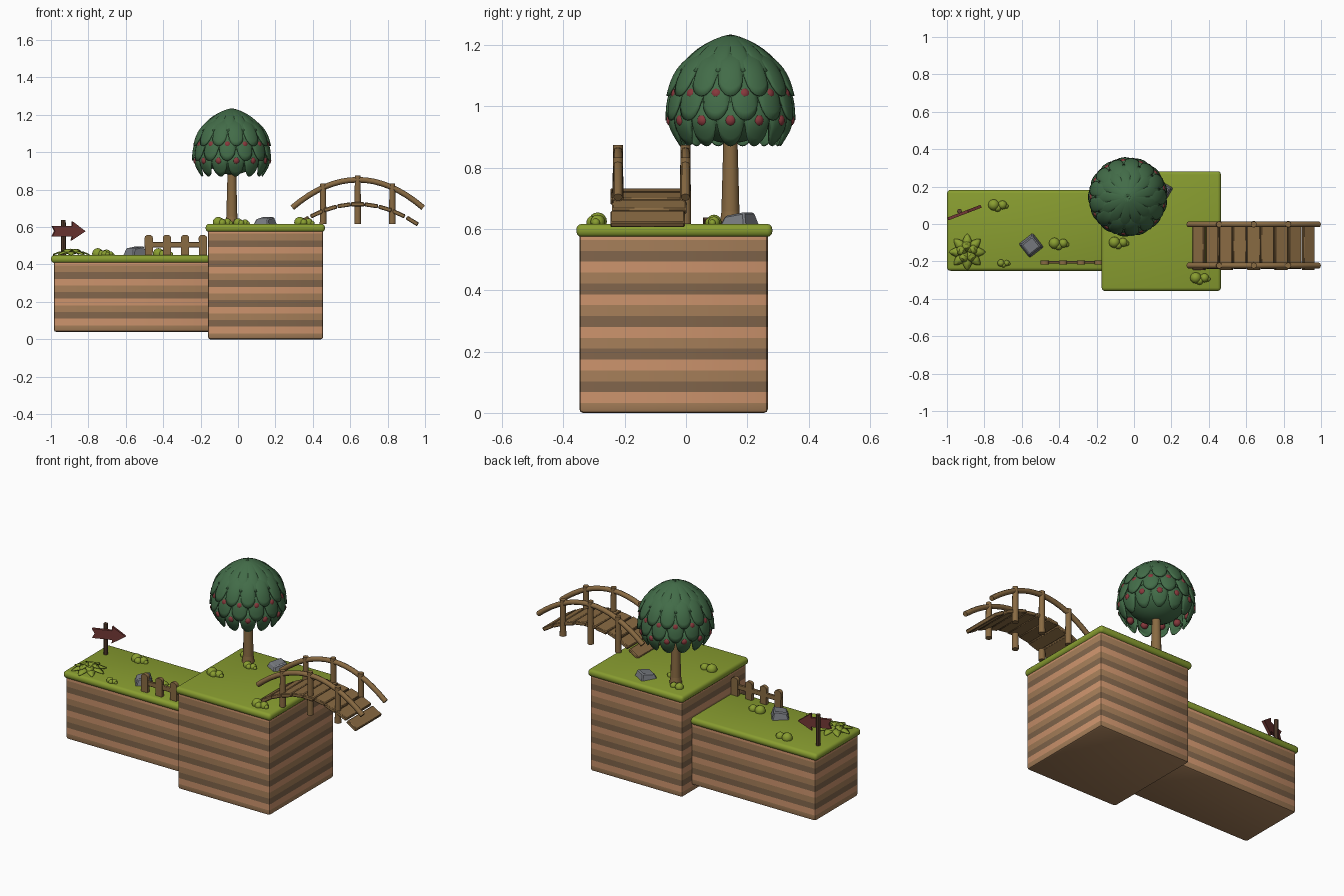
import bpy, bmesh
from math import pi, sin, cos, sqrt, atan, atan2, radians
from mathutils import Matrix, Vector

if "Cube" in bpy.data.objects:
    bpy.data.objects.remove(bpy.data.objects["Cube"])


def material(name, r, g, b):
    m = bpy.data.materials.new(name)
    m.diffuse_color = (r, g, b, 1)
    m.use_nodes = True
    m.node_tree.nodes["Principled BSDF"].inputs["Base Color"].default_value = m.diffuse_color
    return m


GRASS = material("grass", .25, .34, .03)
LEAF = material("leaf", .055, .15, .065)
BERRY = material("berry", .24, .04, .045)
WOOD = material("wood", .25, .145, .055)
SIGN = material("sign", .17, .04, .035)
DARK = material("dark_wood", .12, .06, .035)
ROCK = material("rock", .19, .2, .22)
EARTH = [material("earth_light", .60, .29, .15), material("earth_mid", .38, .21, .10),
         material("earth_dark", .22, .13, .07)]


def finish(name, bm, *mats, angle=40):
    bmesh.ops.recalc_face_normals(bm, faces=bm.faces)
    me = bpy.data.meshes.new(name)
    bm.to_mesh(me)
    bm.free()
    ob = bpy.data.objects.new(name, me)
    bpy.context.collection.objects.link(ob)
    for m in mats:
        me.materials.append(m)
    bpy.ops.object.select_all(action='DESELECT')
    ob.select_set(True)
    bpy.context.view_layer.objects.active = ob
    bpy.ops.object.shade_smooth_by_angle(angle=radians(angle))
    return ob


def box_bm(x0, x1, y0, y1, z0, z1, bevel=0, seg=2):
    bm = bmesh.new()
    bmesh.ops.create_cube(bm, size=1, matrix=Matrix.Translation(((x0+x1)/2, (y0+y1)/2, (z0+z1)/2))
                          @ Matrix.Diagonal((x1-x0, y1-y0, z1-z0, 1)))
    if bevel:
        bmesh.ops.bevel(bm, geom=bm.edges[:], offset=bevel, segments=seg, profile=.5, affect='EDGES')
    return bm


def rod(name, x, y, z0, z1, r0, r1, mat, sides=12):
    bm = bmesh.new()
    bmesh.ops.create_cone(bm, cap_ends=True, segments=sides, radius1=r0, radius2=r1, depth=z1-z0,
                          matrix=Matrix.Translation((x, y, (z0+z1)/2)))
    return finish(name, bm, mat)


# striped earth blocks with grass slabs
def earth(name, x0, x1, y0, y1, z0, z1):
    bm = box_bm(x0, x1, y0, y1, z0, z1, .012)
    band = .0355
    n = int((z1-z0)/band)
    for i in range(1, n+1):
        bmesh.ops.bisect_plane(bm, geom=bm.verts[:]+bm.edges[:]+bm.faces[:],
                               plane_co=(0, 0, z1-i*band), plane_no=(0, 0, 1))
    for f in bm.faces:
        f.material_index = int((z1-f.calc_center_median().z)/band) % 3
    finish(name, bm, *EARTH)


earth("low_earth", -.985, -.14, -.24, .17, .04, .43)
earth("high_earth", -.16, .455, -.348, .267, 0, .60)
finish("low_grass", box_bm(-1, -.15, -.25, .182, .408, .45, .018, 3), GRASS)
finish("high_grass", box_bm(-.173, .465, -.358, .282, .574, .617, .018, 3), GRASS)

# tree
TX, TY, N = -.033, .145, 13
rod("trunk", TX, TY, .60, .93, .031, .022, WOOD)
rod("trunk_flare", TX, TY, .61, .66, .036, .029, WOOD)


def foliage_tier(name, r0, z0, r1, z1, bulge, phase):
    bm = bmesh.new()
    rows, per = 8, 10
    cols = N*per
    grid = []
    for j in range(rows+1):
        ring = []
        for i in range(cols):
            u = 2*(i % per)/per-1
            lobe = sqrt(max(0, 1-u*u))
            t = j/rows*(.58+.42*lobe)
            r = (r0+(r1-r0)*t+bulge*sin(pi*t))*(.94+.06*lobe*min(1, 2*t)+.06*(1-min(1, 2*t)))
            z = z0+(z1-z0)*t**1.35
            a = 2*pi*(i/per+phase)/N
            ring.append(bm.verts.new((TX+r*cos(a), TY+r*sin(a), z)))
        grid.append(ring)
    for j in range(rows):
        for i in range(cols):
            k = (i+1) % cols
            bm.faces.new((grid[j][i], grid[j][k], grid[j+1][k], grid[j+1][i]))
    ob = finish(name, bm, LEAF, angle=50)
    s = ob.modifiers.new("thickness", 'SOLIDIFY')
    s.thickness, s.offset = .008, -1


foliage_tier("foliage_top", .001, 1.235, .175, 1.115, .02, 0)
foliage_tier("foliage_upper", .10, 1.18, .21, 1.035, .02, .5)
foliage_tier("foliage_middle", .145, 1.11, .213, .955, .02, 0)
foliage_tier("foliage_lower", .155, 1.02, .165, .87, .045, .5)
bm = bmesh.new()
bmesh.ops.create_uvsphere(bm, u_segments=26, v_segments=14, radius=1,
                          matrix=Matrix.Translation((TX, TY, 1.03)) @ Matrix.Diagonal((.17, .17, .15, 1)))
finish("foliage_core", bm, LEAF)
bm = bmesh.new()
for r, z, ph in ((.145, 1.118, 0), (.185, 1.04, .5), (.19, .955, 0)):
    for i in range(N):
        a = 2*pi*(i+ph)/N
        bmesh.ops.create_uvsphere(bm, u_segments=12, v_segments=8, radius=.021,
                                  matrix=Matrix.Translation((TX+r*cos(a), TY+r*sin(a), z)))
finish("berries", bm, BERRY)

# arched bridge
BX = .64


def rail_z(x):
    return .853-1.22*(x-BX)**2


for side, y in (("front", -.222), ("back", -.002)):
    cu = bpy.data.curves.new("rail_"+side, 'CURVE')
    cu.dimensions, cu.bevel_depth, cu.bevel_resolution, cu.use_fill_caps = '3D', .015, 2, True
    sp = cu.splines.new('POLY')
    sp.points.add(16)
    for i, p in enumerate(sp.points):
        x = .29+.70*i/16
        p.co = (x, y, rail_z(x), 1)
    cu.materials.append(WOOD)
    bpy.context.collection.objects.link(bpy.data.objects.new("bridge_rail_"+side, cu))
    for x in (.455, BX, .825):
        rod("bridge_post_"+side, x, y, .617, rail_z(x)+.022, .019, .016, WOOD, 10)
for i in range(9):
    x = .348+.073*(i)
    bm = box_bm(-.036, .036, -.247+.006*(i % 2), .006-.005*(i % 3), -.011, .011, .004, 1)
    bm.transform(Matrix.Translation((x, 0, .722-1.05*(x-BX)**2))
                 @ Matrix.Rotation(atan(2.1*(x-BX)), 4, 'Y'))
    finish("bridge_plank", bm, WOOD)

# fence
for x in (-.477, -.38, -.283, -.188):
    bm = bmesh.new()
    outline = [(-.021, 0), (.021, 0)] + [(.022*cos(a*pi/6), .098+.016*sin(a*pi/6)) for a in range(7)]
    f = bm.faces.new([bm.verts.new((x+px, -.216, .445+pz)) for px, pz in outline])
    ext = bmesh.ops.extrude_face_region(bm, geom=[f])["geom"]
    bmesh.ops.translate(bm, vec=(0, .022, 0), verts=[v for v in ext if isinstance(v, bmesh.types.BMVert)])
    finish("fence_picket", bm, WOOD)
finish("fence_rail", box_bm(-.5, -.165, -.211, -.198, .49, .52, .003, 1), WOOD)

# arrow sign
rod("sign_post", -.933, .068, .44, .637, .013, .012, DARK, 8)
bm = bmesh.new()
arrow = [(-.09, -.028), (.025, -.028), (.02, -.05), (.1, 0), (.025, .053), (.025, .028), (-.09, .028), (-.075, 0)]
f = bm.faces.new([bm.verts.new((a, -.011, b)) for a, b in arrow])
ext = bmesh.ops.extrude_face_region(bm, geom=[f])["geom"]
bmesh.ops.translate(bm, vec=(0, .016, 0), verts=[v for v in ext if isinstance(v, bmesh.types.BMVert)])
bm.transform(Matrix.Translation((-.912, .062, .578)) @ Matrix.Rotation(radians(21), 4, 'Z'))
finish("sign_arrow", bm, SIGN)


# rocks
def rock(x, y, z, w, h, turn):
    bm = box_bm(-w/2, w/2, -w/2, w/2, -.01, h)
    for v in bm.verts:
        if v.co.z > 0:
            v.co = (v.co.x*.72, v.co.y*.72, h+.12*v.co.x)
    bmesh.ops.bevel(bm, geom=bm.edges[:], offset=.006, segments=1, affect='EDGES')
    bm.transform(Matrix.Translation((x, y, z)) @ Matrix.Rotation(radians(turn), 4, 'Z'))
    finish("rock", bm, ROCK, angle=25)


rock(-.55, -.115, .45, .10, .042, 38)
rock(.145, .175, .617, .10, .032, 60)


# grass tufts made of rounded lobes
def tuft(x, y, z, s):
    bm = bmesh.new()
    for dx, dy, r in ((-.025, .002, .03), (.022, .002, .024), (-.004, -.014, .021), (.04, -.004, .014)):
        bmesh.ops.create_uvsphere(bm, u_segments=12, v_segments=8, radius=r*s,
                                  matrix=Matrix.Translation((x+dx*s, y+dy*s, z+r*s*.25)))
    finish("tuft", bm, GRASS)


for x, y, s in ((-.725, .10, 1), (-.40, -.105, 1), (-.695, -.21, .65)):
    tuft(x, y, .45, s)
for x, y, s in ((-.08, -.10, 1), (.355, -.29, 1), (.02, .09, .8), (-.07, .19, .8)):
    tuft(x, y, .617, s)

# leafy plant
bm = bmesh.new()
for count, length, lift, ph in ((8, .098, .02, 0), (5, .065, .034, .4)):
    for i in range(count):
        a = 2*pi*i/count+ph
        rows = []
        for t, w in ((0, .006), (.35, .02), (.65, .024), (.88, .013), (1, .001)):
            z = .452+lift*sin(pi*min(1, t*.85+.1))
            rows.append([bm.verts.new((-.892+length*t*cos(a)-k*w*sin(a),
                                       -.15+length*t*sin(a)+k*w*cos(a), z-.005*abs(k)))
                         for k in (-1, 0, 1)])
        for p, q in zip(rows, rows[1:]):
            for k in (0, 1):
                bm.faces.new((p[k], p[k+1], q[k+1], q[k]))
plant = finish("leafy_plant", bm, GRASS)
plant.modifiers.new("thickness", 'SOLIDIFY').thickness = .004
